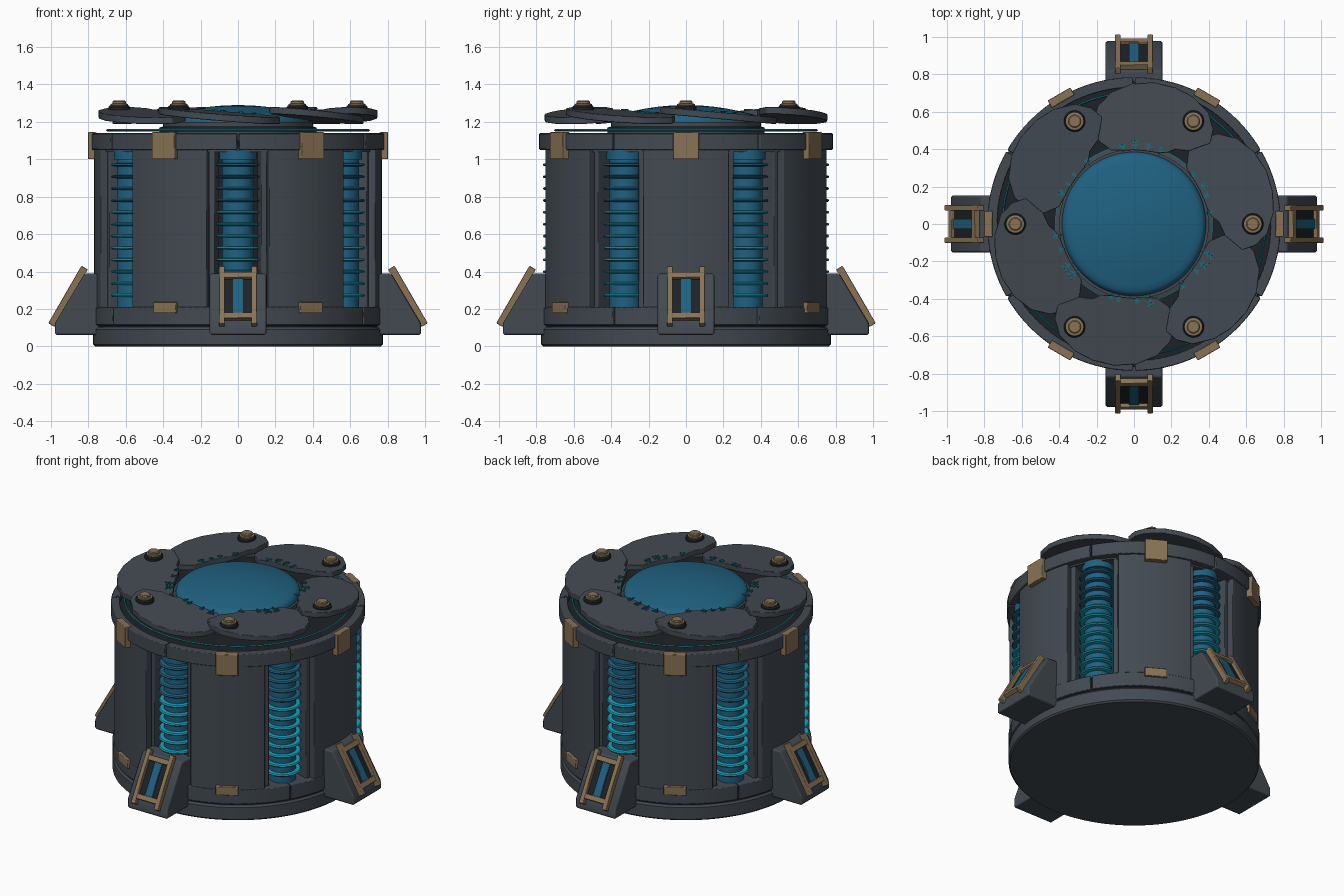
import bpy, bmesh, random
from math import radians, sin, cos, pi
from mathutils import Matrix, Vector

random.seed(4)
cube = bpy.data.objects.get("Cube")
if cube:
    bpy.data.objects.remove(cube, do_unlink=True)


def material(name, rgb):
    m = bpy.data.materials.new(name)
    m.use_nodes = True
    m.diffuse_color = (*rgb, 1)
    m.node_tree.nodes["Principled BSDF"].inputs["Base Color"].default_value = (*rgb, 1)
    return m


SLATE = material("slate_metal", (0.055, 0.068, 0.083))
DARK = material("dark_recess", (0.012, 0.016, 0.02))
BRASS = material("brass", (0.25, 0.17, 0.09))
BLUE = material("blue_glass", (0.014, 0.12, 0.22))
TEAL = material("teal", (0.008, 0.16, 0.22))
CYAN = material("bright_cyan", (0.01, 0.36, 0.5))


def turn(deg):
    return Matrix.Rotation(radians(deg), 4, "Z")


def finish(name, bm, mat, matrix=Matrix(), bevel=0):
    bmesh.ops.recalc_face_normals(bm, faces=bm.faces)
    mesh = bpy.data.meshes.new(name)
    bm.to_mesh(mesh)
    bm.free()
    mesh.materials.append(mat)
    ob = bpy.data.objects.new(name, mesh)
    bpy.context.collection.objects.link(ob)
    ob.matrix_world = matrix
    bpy.ops.object.select_all(action="DESELECT")
    bpy.context.view_layer.objects.active = ob
    ob.select_set(True)
    bpy.ops.object.shade_smooth_by_angle(angle=radians(35))
    if bevel:
        mod = ob.modifiers.new("edge_bevel", "BEVEL")
        mod.width = bevel
        mod.segments = 1
        mod.harden_normals = True
    return ob


def lathe(name, profile, mat, matrix=Matrix(), n=32):
    """Spin an (r, z) profile around the z axis."""
    bm = bmesh.new()
    vs = [bm.verts.new((r, 0, z)) for r, z in profile]
    es = [bm.edges.new(p) for p in zip(vs, vs[1:])]
    bmesh.ops.spin(bm, geom=vs + es, axis=(0, 0, 1), cent=(0, 0, 0),
                   angle=2 * pi, steps=n, use_merge=True)
    bmesh.ops.remove_doubles(bm, verts=bm.verts, dist=1e-5)
    return finish(name, bm, mat, matrix)


def prism(name, outline, z0, z1, mat, matrix=Matrix(), bevel=0, slope=0):
    """Extrude an outline from z0 to z1, sheared in z along y by slope."""
    bm = bmesh.new()
    face = bm.faces.new([bm.verts.new((x, y, z0)) for x, y in outline])
    ext = bmesh.ops.extrude_face_region(bm, geom=[face])
    for v in ext["geom"]:
        if isinstance(v, bmesh.types.BMVert):
            v.co.z = z1
    for v in bm.verts:
        v.co.z += slope * v.co.y
    return finish(name, bm, mat, matrix, bevel)


def polar(deg, r):
    return r * cos(radians(deg)), r * sin(radians(deg))


def arc(name, r0, r1, a0, a1, z0, z1, mat, bevel=0.006):
    """Curved block between two radii and two angles."""
    n = max(2, round((a1 - a0) / 3))
    angles = [a0 + (a1 - a0) * i / n for i in range(n + 1)]
    pts = [polar(a, r1) for a in angles] + [polar(a, r0) for a in reversed(angles)]
    return prism(name, pts, z0, z1, mat, bevel=bevel)


def box(name, size, loc, mat, matrix=Matrix(), bevel=0.004):
    bm = bmesh.new()
    bmesh.ops.create_cube(bm, size=1, matrix=Matrix.Translation(loc) @ Matrix.Diagonal((*size, 1)))
    return finish(name, bm, mat, matrix, bevel)


# Base, core and top floor
lathe("base_disk", [(0, 0), (0.765, 0), (0.775, 0.01), (0.775, 0.09), (0.765, 0.102), (0, 0.102)], SLATE, n=96)
lathe("base_groove", [(0.76, 0.09), (0.76, 0.2), (0, 0.2)], DARK, n=96)
lathe("inner_core", [(0.53, 0.18), (0.53, 1.1)], DARK, n=64)
lathe("top_floor", [(0, 1.06), (0.74, 1.06), (0.74, 1.1), (0, 1.1)], DARK, n=96)
lathe("iris_mount", [(0.42, 1.09), (0.42, 1.17), (0.4, 1.175), (0.4, 1.2), (0.37, 1.2)], SLATE, n=64)
lathe("mount_band", [(0.42, 1.15), (0.426, 1.152), (0.426, 1.162), (0.42, 1.164)], TEAL, n=64)
lathe("glow_ring", [(0.695, 1.155), (0.7, 1.161), (0.707, 1.155), (0.7, 1.149), (0.695, 1.155)], TEAL, n=96)

# Domed lens
dome = [(0.385, 1.17), (0.385, 1.205), (0.378, 1.225), (0.36, 1.24)]
dome += [(r, 1.29 - 0.4 * r * r) for r in (0.33, 0.28, 0.22, 0.15, 0.08, 0)]
lathe("lens_dome", dome, BLUE, n=64)

# Iris blade outline: angle from the bolt, radius
BLADE = [(-13.5, 0.595), (-10, 0.66), (-4, 0.715), (5, 0.75), (13, 0.762), (22, 0.765),
         (31, 0.75), (40, 0.715), (47, 0.66), (53, 0.58), (53, 0.48), (47, 0.41),
         (38, 0.397), (29, 0.395), (20, 0.395), (12, 0.4), (5, 0.42), (1, 0.455), (-7, 0.488)]
BLADE_TOP, SLOPE = 1.268, -0.09


def glow_sprigs(name, matrix):
    """Small branching flakes along the inner edge of a blade."""
    bm = bmesh.new()

    def twig(pos, deg, length):
        m = Matrix.Translation(pos) @ turn(deg) @ Matrix.Translation((length / 2, 0, 0))
        bmesh.ops.create_cube(bm, size=1, matrix=m @ Matrix.Diagonal((length, 0.006, 0.008, 1)))

    for base in (10, 21, 30, 40):
        a = base + random.uniform(-3, 3)
        size = random.uniform(0.03, 0.065)
        for t in (0, 0.45, 0.8):
            x, y = polar(a, 0.39 + size * t)
            pos = Vector((x, y, BLADE_TOP + SLOPE * y + 0.002))
            if t == 0:
                twig(pos, a, size)
            else:
                for side in (-1, 1):
                    twig(pos, a + side * random.uniform(40, 75), size * random.uniform(0.3, 0.5))
    finish(name, bm, TEAL, matrix)


for i in range(6):
    mid = i * 60
    rot = turn(mid)
    slot = mid + 30
    # Wall panels and segmented rings, with seams over the slots
    arc(f"wall_panel_{i}", 0.6, 0.77, mid - 17.5, mid + 17.5, 0.2, 1.06, SLATE)
    arc(f"lower_ring_{i}", 0.5, 0.775, mid - 29.7, mid + 29.7, 0.112, 0.21, SLATE)
    arc(f"upper_ring_{i}", 0.73, 0.785, mid - 29.7, mid + 29.7, 1.05, 1.14, SLATE)
    arc(f"ring_ceiling_{i}", 0.5, 0.74, mid - 30, mid + 30, 1.04, 1.07, SLATE, 0)
    for s in (-1, 1):
        c = slot + s * 11
        arc(f"slot_post_{i}_{s}", 0.62, 0.735, c - 1.3, c + 1.3, 0.2, 1.05, SLATE)

    # Brass clips
    box(f"upper_clip_{i}", (0.045, 0.14, 0.145), (0.78, 0, 1.073), BRASS, rot)
    box(f"lower_clip_{i}", (0.04, 0.14, 0.06), (0.768, 0, 0.207), BRASS, rot)

    # Finned coil inside the slot
    at = Matrix.Translation((*polar(slot, 0.65), 0))
    lathe(f"coil_column_{i}", [(0, 0.2), (0.085, 0.2), (0.085, 1.0), (0.1, 1.0), (0.1, 1.05)], BLUE, at)
    for k in range(12):
        z = 0.272 + k * 0.0635
        fin = [(0.08, z - 0.009), (0.11, z - 0.007), (0.116, z), (0.11, z + 0.007), (0.08, z + 0.009)]
        lathe(f"coil_fin_{i}_{k}", fin, CYAN if k < 8 else BLUE, at)

    # Iris blade with its bolt
    prism(f"iris_blade_{i}", [polar(*p) for p in BLADE], BLADE_TOP - 0.037, BLADE_TOP,
          SLATE, rot, 0.004, SLOPE)
    glow_sprigs(f"glow_sprigs_{i}", rot)
    at = Matrix.Translation((*polar(mid, 0.635), 0))
    lathe(f"bolt_washer_{i}", [(0.057, 1.24), (0.057, 1.28), (0.05, 1.288), (0, 1.288)], DARK, at)
    lathe(f"bolt_head_{i}", [(0.047, 1.28), (0.047, 1.296), (0.036, 1.298),
                             (0.036, 1.308), (0.03, 1.313), (0, 1.313)], BRASS, at, 16)

# Four wedge feet with brass-framed lights
FOOT = [(0.7, 0.06), (0.98, 0.06), (0.978, 0.125), (0.82, 0.39), (0.7, 0.39)]
for i in range(4):
    rot = turn(i * 90)
    prism(f"foot_{i}", FOOT, -0.153, 0.153, SLATE, rot @ Matrix.Rotation(pi / 2, 4, "X"), 0.012)
    face = rot @ Matrix.Translation((0.9, 0, 0.262)) @ Matrix.Rotation(radians(60), 4, "Y")
    box(f"light_recess_{i}", (0.25, 0.15, 0.008), (0, 0, 0.002), DARK, face, 0)
    box(f"light_bar_{i}", (0.24, 0.056, 0.02), (0, 0, 0.006), BLUE, face)
    for s in (-1, 1):
        box(f"frame_post_{i}_{s}", (0.355, 0.03, 0.04), (0, s * 0.086, 0.01), BRASS, face)
        box(f"frame_bar_{i}_{s}", (0.035, 0.2, 0.034), (s * 0.125, 0, 0.01), BRASS, face)
